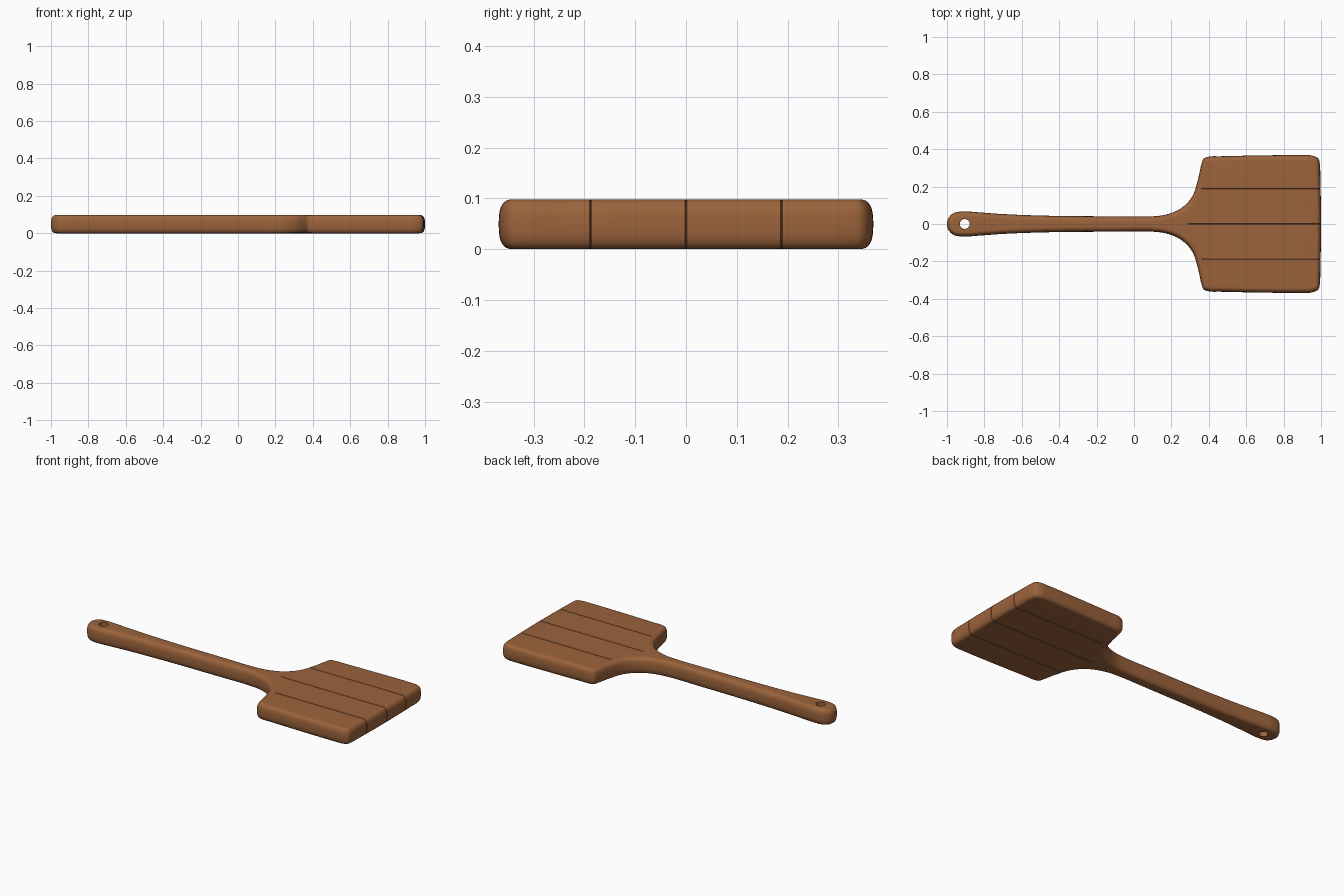
import bpy, bmesh, math
from mathutils import Vector
from mathutils.geometry import interpolate_bezier

if "Cube" in bpy.data.objects:
    bpy.data.objects.remove(bpy.data.objects["Cube"])

HEIGHT = 0.098

wood = bpy.data.materials.new("warm_brown_wood")
wood.diffuse_color = (0.33, 0.125, 0.045, 1)
wood.use_nodes = True
wood.node_tree.nodes["Principled BSDF"].inputs["Base Color"].default_value = wood.diffuse_color

# Half outline of the paddle, from handle tip to blade end
half = [(-1.0, 0), (-0.993, 0.03), (-0.965, 0.058), (-0.91, 0.067), (-0.84, 0.063),
        (-0.7, 0.053), (-0.45, 0.044), (-0.1, 0.041), (0.1, 0.041), (0.17, 0.05),
        (0.25, 0.083), (0.31, 0.145), (0.34, 0.23), (0.362, 0.325), (0.372, 0.349),
        (0.4, 0.36), (0.46, 0.362), (0.7, 0.367), (0.91, 0.368), (0.95, 0.366),
        (0.985, 0.35), (0.994, 0.315), (0.996, 0.26), (1.0, 0)]
half = [Vector(p) for p in half]
outline = half + [Vector((p.x, -p.y)) for p in half[-2:0:-1]]


def smooth_loop(points, steps):
    """Closed smooth curve through the points."""
    n = len(points)
    tan = []
    for i, p in enumerate(points):
        tan.append(((p - points[i - 1]).normalized()
                    + (points[(i + 1) % n] - p).normalized()).normalized())
    out = []
    for i, p in enumerate(points):
        j = (i + 1) % n
        q = points[j]
        k = (q - p).length / 3
        out += interpolate_bezier(p, p + tan[i] * k, q - tan[j] * k, q, steps + 1)[:-1]
    return [Vector((v[0], v[1])) for v in out]


def bridge(bm, lo, hi):
    n = len(lo)
    for i in range(n):
        j = (i + 1) % n
        bm.faces.new((lo[i], lo[j], hi[j], hi[i]))


def ring_edges(bm, ring):
    return [bm.edges.get((ring[i - 1], ring[i])) for i in range(len(ring))]


def slice_faces(bm, co, normal, x_min):
    """Cut the faces right of x_min along a plane."""
    faces = [f for f in bm.faces if f.calc_center_median().x > x_min]
    edges = {e for f in faces for e in f.edges}
    verts = {v for f in faces for v in f.verts}
    bmesh.ops.bisect_plane(bm, geom=list(verts) + list(edges) + faces, dist=1e-6,
                           plane_co=co, plane_no=normal)


# Paddle body: stacked outlines with a rounded edge section
loop = smooth_loop(outline, 5)
n = len(loop)
inward = []
for i in range(n):
    t = (loop[(i + 1) % n] - loop[i - 1]).normalized()
    inward.append(Vector((t.y, -t.x)))
bm = bmesh.new()
rings = []
STEPS, EDGE, POWER = 16, 0.029, 2 / 2.7
for s in range(STEPS + 1):
    a = -math.pi / 2 + math.pi * s / STEPS
    inset = EDGE * (1 - max(math.cos(a), 0) ** POWER)
    z = HEIGHT / 2 * (1 + math.copysign(abs(math.sin(a)) ** POWER, a))
    rings.append([bm.verts.new((p.x + m.x * inset, p.y + m.y * inset, z))
                  for p, m in zip(loop, inward)])
for lo, hi in zip(rings, rings[1:]):
    bridge(bm, lo, hi)

# Hanging hole through the handle end
hole = []
for z in (0, HEIGHT):
    hole.append([bm.verts.new((-0.905 + 0.026 * math.cos(k * math.pi / 16),
                               0.026 * math.sin(k * math.pi / 16), z)) for k in range(32)])
bridge(bm, hole[0], hole[1])

# Flat top and underside around the hole
for outer, inner in ((rings[0], hole[0]), (rings[-1], hole[1])):
    bmesh.ops.triangle_fill(bm, use_beauty=True, use_dissolve=False, normal=(0, 0, 1),
                            edges=ring_edges(bm, outer) + ring_edges(bm, inner))
bmesh.ops.recalc_face_normals(bm, faces=bm.faces[:])

# Fine plank seams on the blade, pressed in as narrow V grooves
DEPTH, HALF_W = 0.003, 0.002
for c, x0 in ((-0.188, 0.36), (0, 0.29), (0.188, 0.36)):
    slice_faces(bm, (x0, 0, 0), (1, 0, 0), 0)
    for y in (c - HALF_W, c, c + HALF_W):
        slice_faces(bm, (0, y, 0), (0, 1, 0), x0)
    bm.normal_update()
    groove = [v for v in bm.verts if abs(v.co.y - c) < 1e-5 and v.co.x > x0 + 1e-4]
    moves = [(v, v.normal.copy()) for v in groove]
    for v, normal in moves:
        v.co -= normal * DEPTH

mesh = bpy.data.meshes.new("paddle")
bm.to_mesh(mesh)
bm.free()
mesh.materials.append(wood)
paddle = bpy.data.objects.new("paddle", mesh)
bpy.context.scene.collection.objects.link(paddle)

# Smooth shading with crisp hole and seams
bpy.context.view_layer.objects.active = paddle
paddle.select_set(True)
bpy.ops.object.shade_smooth_by_angle(angle=math.radians(35))
